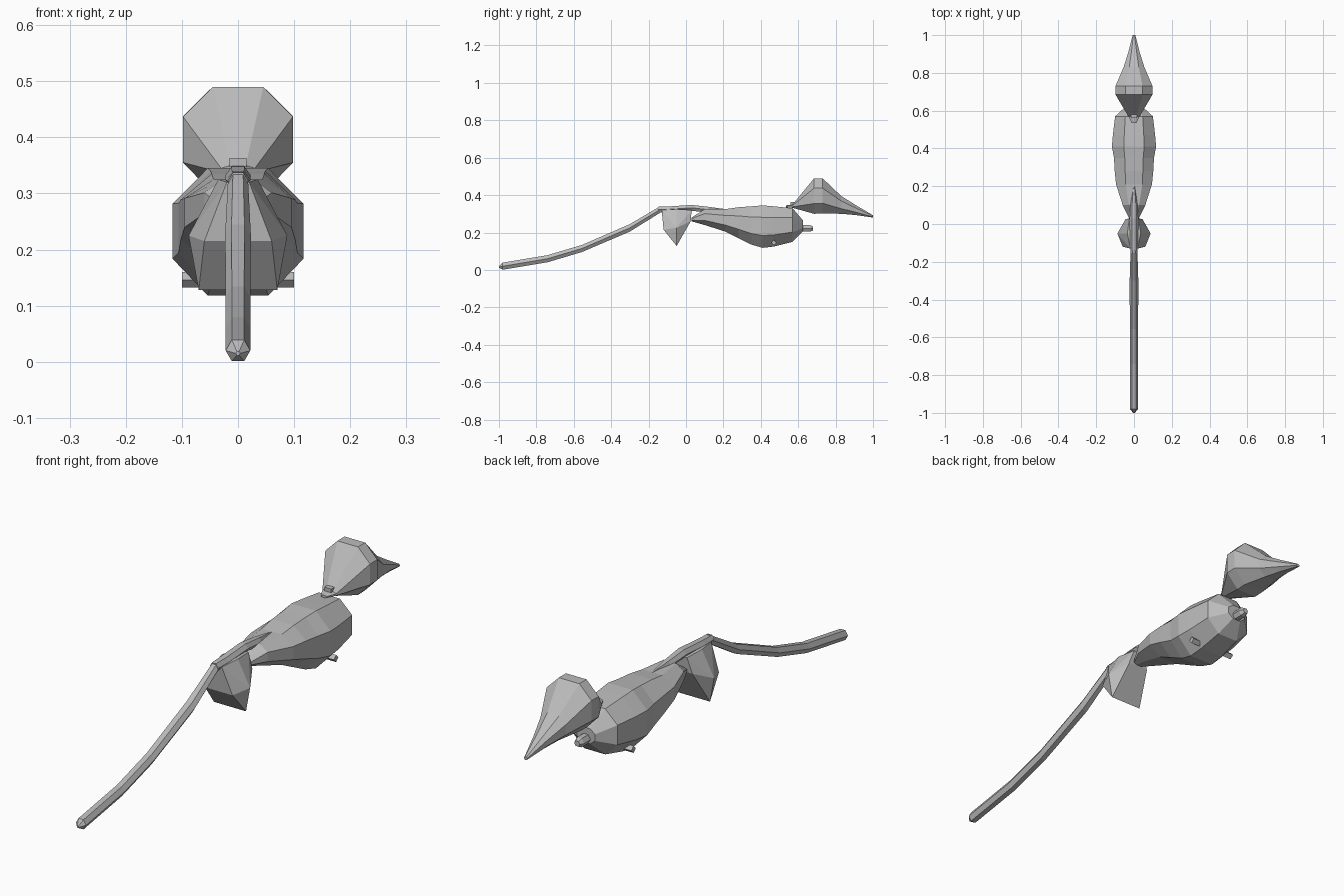
import bpy, bmesh, math
from mathutils import Vector

default = bpy.data.objects.get("Cube")
if default:
    bpy.data.objects.remove(default, do_unlink=True)

grey = bpy.data.materials.new("plain grey")
grey.use_nodes = True
tint = (0.5, 0.5, 0.5, 1)
grey.diffuse_color = tint
grey.node_tree.nodes["Principled BSDF"].inputs["Base Color"].default_value = tint


def finish(name, bm):
    """Turn a bmesh into a flat-shaded grey object."""
    bmesh.ops.recalc_face_normals(bm, faces=bm.faces)
    mesh = bpy.data.meshes.new(name)
    bm.to_mesh(mesh)
    bm.free()
    mesh.materials.append(grey)
    obj = bpy.data.objects.new(name, mesh)
    bpy.context.collection.objects.link(obj)
    return obj


def loft(name, rings):
    """Skin a list of equally sized point rings and close both ends."""
    bm = bmesh.new()
    loops = [[bm.verts.new(p) for p in ring] for ring in rings]
    n = len(loops[0])
    for a, b in zip(loops, loops[1:]):
        for i in range(n):
            j = (i + 1) % n
            bm.faces.new((a[i], a[j], b[j], b[i]))
    bm.faces.new(loops[0])
    bm.faces.new(loops[-1])
    return finish(name, bm)


def octagon(y, bottom, top, half):
    """Chamfered box section standing across the y axis."""
    h = top - bottom
    low, high, inner = bottom + 0.29 * h, bottom + 0.72 * h, 0.46 * half
    right = [(inner, bottom), (half, low), (half, high), (inner, top)]
    left = [(-x, z) for x, z in reversed(right)]
    return [(x, y, z) for x, z in right + left]


def hexagon(y, z, rx, rz):
    return [(rx * math.cos(k * math.pi / 3), y, z + rz * math.sin(k * math.pi / 3))
            for k in range(6)]


def hull(name, points):
    bm = bmesh.new()
    for p in points:
        bm.verts.new(p)
    bmesh.ops.convex_hull(bm, input=bm.verts)
    return finish(name, bm)


# Body: y, bottom, top, half width
loft("body", [octagon(*s) for s in (
    (0.03, 0.26, 0.28, 0.025), (0.10, 0.24, 0.325, 0.06),
    (0.21, 0.205, 0.325, 0.095), (0.28, 0.17, 0.335, 0.102),
    (0.35, 0.135, 0.34, 0.106), (0.41, 0.118, 0.345, 0.117),
    (0.47, 0.125, 0.34, 0.112), (0.57, 0.15, 0.33, 0.1),
    (0.625, 0.205, 0.265, 0.04))])

# Head with a long pointed back end
loft("head", [octagon(*s) for s in (
    (0.535, 0.335, 0.345, 0.012), (0.57, 0.332, 0.35, 0.03),
    (0.685, 0.3, 0.49, 0.098), (0.73, 0.302, 0.49, 0.098),
    (0.83, 0.3, 0.395, 0.055), (0.91, 0.293, 0.345, 0.03),
    (1.0, 0.28, 0.292, 0.007))])

# Small plate on the front of the head
hull("head_plate", [(x, y, z) for x in (-0.015, 0.015)
                    for y in (0.56, 0.59) for z in (0.345, 0.363)])

# Long tail, bent down towards its tip
loft("tail", [hexagon(*s) for s in (
    (-1.0, 0.015, 0.004, 0.004), (-0.98, 0.02, 0.022, 0.022),
    (-0.74, 0.06, 0.022, 0.022), (-0.555, 0.115, 0.022, 0.022),
    (-0.30, 0.225, 0.023, 0.023), (-0.14, 0.322, 0.018, 0.02))])

# Strap joining the tail to the back
loft("tail_strap", [hexagon(*s) for s in (
    (-0.15, 0.322, 0.018, 0.018), (-0.09, 0.324, 0.022, 0.018),
    (0.03, 0.332, 0.023, 0.018), (0.12, 0.322, 0.018, 0.018),
    (0.21, 0.315, 0.004, 0.012))])

# Hanging wedge below the strap
half_points = [(0.02, -0.13, 0.32), (0.035, -0.05, 0.325), (0.025, 0.03, 0.32),
               (0.06, -0.12, 0.215), (0.088, -0.05, 0.225), (0.045, 0.025, 0.26),
               (0.07, -0.05, 0.128)]
hull("hanging_wedge", [(s * x, y, z) for x, y, z in half_points for s in (-1, 1)])

# Stub at the rear of the body
loft("rear_stub", [hexagon(y, 0.222, r, r) for y, r in
                   ((0.60, 0.02), (0.665, 0.02), (0.68, 0.012))])

# Thin cross bar under the belly
loft("belly_bar", [[(x, y, z) for _, y, z in
                    ((0, 0.47 + 0.014 * math.cos(k * math.pi / 2),
                      0.146 + 0.014 * math.sin(k * math.pi / 2)) for k in range(4))]
                   for x in (-0.1, 0.1)])
